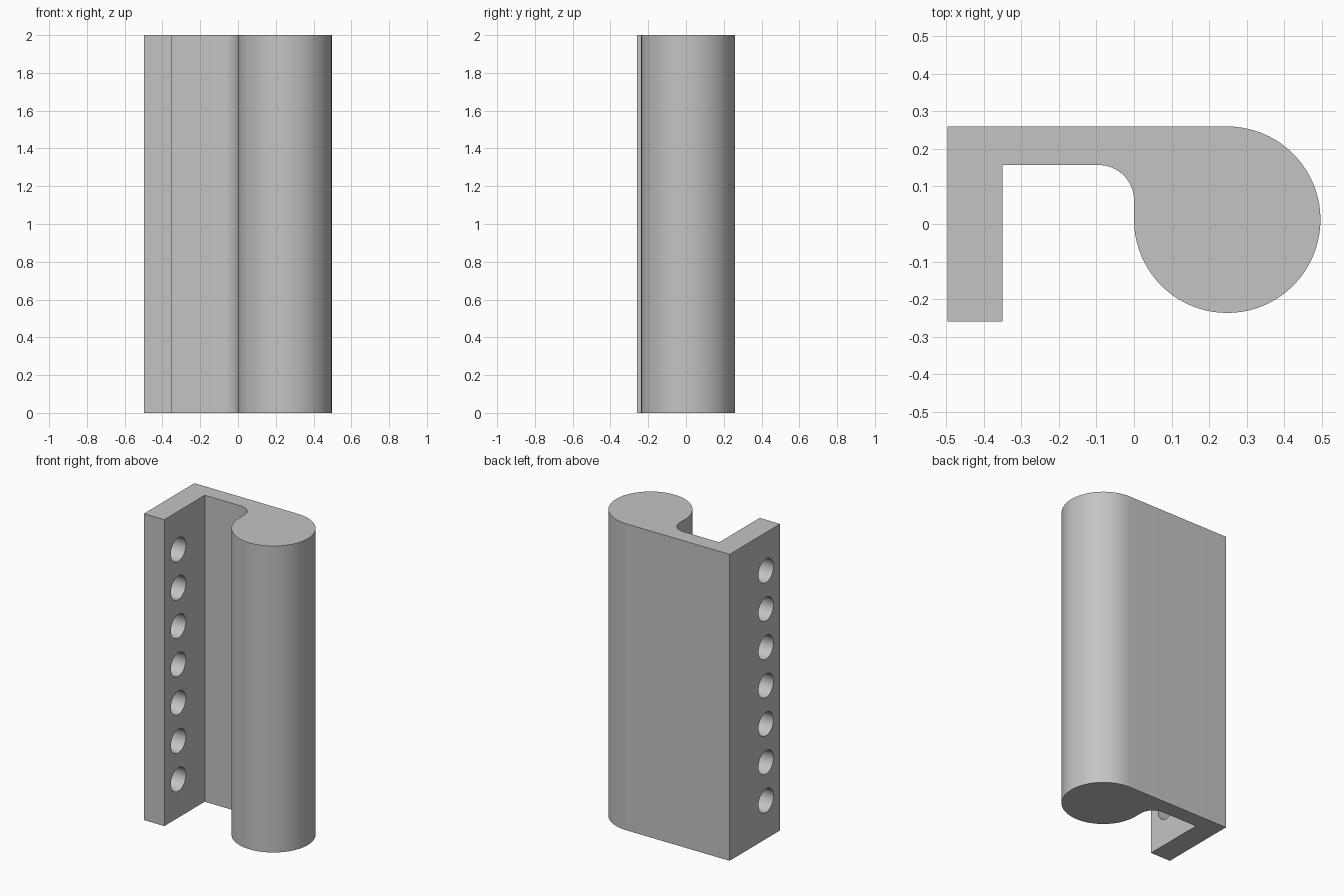
import bpy, bmesh
from math import cos, sin, radians
from mathutils import Matrix

cube = bpy.data.objects.get("Cube")
if cube:
    bpy.data.objects.remove(cube, do_unlink=True)

HEIGHT = 2.0
HALF_X, HALF_Y = 0.497, 0.26
FLANGE_IN, WEB_IN = -0.35, 0.157        # inner faces of flange and web
BULB_R, FILLET_R = 0.2485, 0.094
HOLE_R, HOLE_Y, HOLES = 0.077, -0.115, 7

grey = bpy.data.materials.new("plain_grey")
grey.use_nodes = True
grey.diffuse_color = (0.55, 0.55, 0.55, 1)
grey.node_tree.nodes["Principled BSDF"].inputs["Base Color"].default_value = grey.diffuse_color


def arc(cx, cy, r, start, end, steps):
    angles = [radians(start + (end - start) * i / steps) for i in range(steps + 1)]
    return [(cx + r * cos(a), cy + r * sin(a)) for a in angles]


def make_object(name, bm):
    bmesh.ops.recalc_face_normals(bm, faces=bm.faces[:])
    mesh = bpy.data.meshes.new(name)
    bm.to_mesh(mesh)
    bm.free()
    mesh.materials.append(grey)
    obj = bpy.data.objects.new(name, mesh)
    bpy.context.collection.objects.link(obj)
    return obj


# Hook-shaped cross-section: flange, web, fillet and round bulb
profile = [(-HALF_X, HALF_Y), (-HALF_X, -HALF_Y), (FLANGE_IN, -HALF_Y), (FLANGE_IN, WEB_IN)]
profile += arc(-FILLET_R, WEB_IN - FILLET_R, FILLET_R, 90, 0, 16)
profile += arc(BULB_R, HALF_Y - BULB_R, BULB_R, 180, 450, 60)

bm = bmesh.new()
base = bm.faces.new([bm.verts.new((x, y, 0)) for x, y in profile])
top = bmesh.ops.extrude_face_region(bm, geom=[base], use_keep_orig=True)["geom"]
bmesh.ops.translate(bm, vec=(0, 0, HEIGHT), verts=[v for v in top if isinstance(v, bmesh.types.BMVert)])
bracket = make_object("hinge_profile", bm)

# Row of screw holes through the flange
bm = bmesh.new()
for i in range(HOLES):
    z = HEIGHT * (i + 1) / (HOLES + 1)
    place = Matrix.Translation(((FLANGE_IN - HALF_X) / 2, HOLE_Y, z)) @ Matrix.Rotation(radians(90), 4, "Y")
    bmesh.ops.create_cone(bm, cap_ends=True, segments=40, radius1=HOLE_R, radius2=HOLE_R,
                          depth=0.25, matrix=place)
cutter = make_object("hole_cutter", bm)
cutter.hide_render = True

cut = bracket.modifiers.new("holes", "BOOLEAN")
cut.operation, cut.solver, cut.object = "DIFFERENCE", "EXACT", cutter
bpy.ops.object.select_all(action="DESELECT")
bracket.select_set(True)
bpy.context.view_layer.objects.active = bracket
bpy.ops.object.modifier_apply(modifier=cut.name)
bpy.data.objects.remove(cutter, do_unlink=True)

# Smooth round walls, crisp corners
bpy.ops.object.shade_smooth_by_angle(angle=radians(30))
